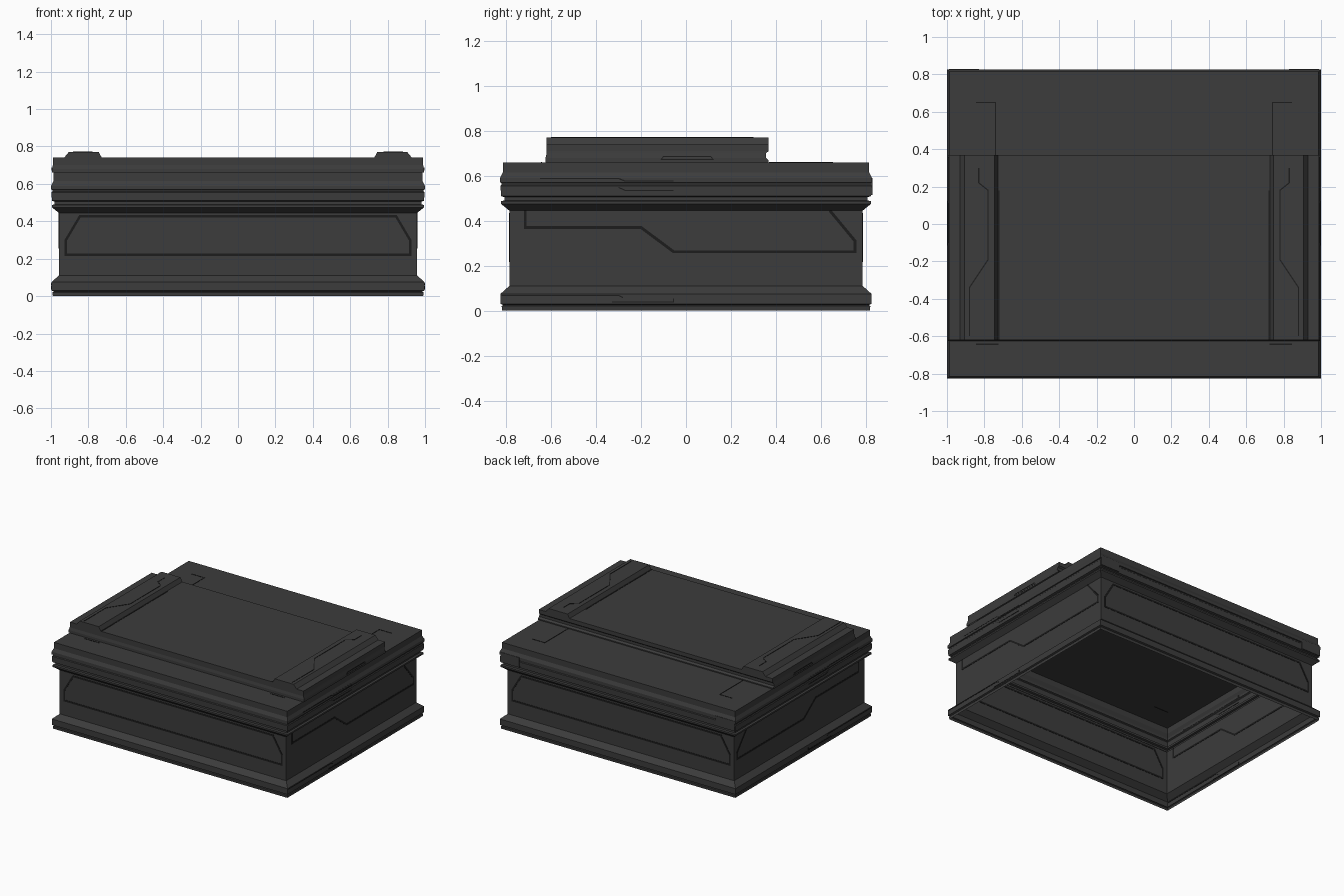
import bpy
import bmesh
from mathutils import Vector

cube = bpy.data.objects.get("Cube")
if cube:
    bpy.data.objects.remove(cube)


def material(name, value):
    m = bpy.data.materials.new(name)
    m.use_nodes = True
    colour = (value, value, value, 1)
    m.diffuse_color = colour
    m.node_tree.nodes["Principled BSDF"].inputs["Base Color"].default_value = colour
    return m


CHARCOAL = material("charcoal", 0.045)
SEAM = material("seam black", 0.012)


def add_object(name, bm, mat):
    mesh = bpy.data.meshes.new(name)
    bm.to_mesh(mesh)
    bm.free()
    mesh.materials.append(mat)
    ob = bpy.data.objects.new(name, mesh)
    bpy.context.collection.objects.link(ob)
    return ob


def loft(name, rings, mat=CHARCOAL, cap_bottom=False):
    """Stack of rectangles (x0, x1, y0, y1, z), closed at the top."""
    bm = bmesh.new()
    loops = [[bm.verts.new(p) for p in ((x0, y0, z), (x1, y0, z), (x1, y1, z), (x0, y1, z))]
             for x0, x1, y0, y1, z in rings]
    for low, high in zip(loops, loops[1:]):
        for i in range(4):
            j = (i + 1) % 4
            bm.faces.new((low[i], low[j], high[j], high[i]))
    bm.faces.new(loops[-1])
    if cap_bottom:
        bm.faces.new(loops[0][::-1])
    return add_object(name, bm, mat)


def box(name, x0, x1, y0, y1, z0, z1, mat=CHARCOAL):
    x0, x1 = sorted((x0, x1))
    return loft(name, [(x0, x1, y0, y1, z0), (x0, x1, y0, y1, z1)], mat, True)


def ribbon(name, path, place, width=0.008, closed=False):
    """Thin mitred seam along a 2D path, laid on a face by place(u, v)."""
    pts = [Vector(p) for p in path]
    n = len(pts)
    bm = bmesh.new()
    pairs = []
    for i, p in enumerate(pts):
        before = pts[i - 1] if closed or i > 0 else None
        after = pts[(i + 1) % n] if closed or i < n - 1 else None
        dirs = [d.normalized() for d in
                ([p - before] if before else []) + ([after - p] if after else [])]
        normals = [Vector((-d.y, d.x)) for d in dirs]
        mitre = sum(normals, Vector((0, 0))).normalized()
        off = mitre * (width / 2 / max(mitre.dot(normals[0]), 0.4))
        pairs.append([bm.verts.new(place(*(p + s * off))) for s in (1, -1)])
    for i in range(n if closed else n - 1):
        a, b = pairs[i], pairs[(i + 1) % n]
        bm.faces.new((a[0], a[1], b[1], b[0]))
    ob = add_object(name, bm, SEAM)
    mod = ob.modifiers.new("thickness", "SOLIDIFY")
    mod.thickness = 0.004
    mod.offset = 0
    return ob


# Hollow moulded shell, open underneath: (height, inset from widest outline)
PROFILE = [(0, .010), (.02, .008), (.025, .015), (.03, .003), (.075, .003),
           (.11, .042), (.445, .042), (.475, .005), (.487, .005), (.49, .020),
           (.505, .020), (.51, .005), (.555, .003), (.56, .008), (.568, .008),
           (.57, .001), (.59, .001), (.615, .013), (.66, .013)]
loft("shell", [(-1 + d, 1 - d, -.828 + d, .828 - d, z) for z, d in PROFILE])

# Raised slab on the deck, with a small undercut along its ends
loft("raised_slab", [(-.995, .995, -.625, .368, .66), (-.995, .995, -.625, .368, .668),
                     (-.995, .995, -.625, .355, .68), (-.99, .99, -.62, .355, .70),
                     (-.988, .988, -.62, .368, .71), (-.988, .988, -.62, .368, .74)])

# Long seams framing the front and back walls
outline = [(-.92, .222), (-.92, .30), (-.845, .427),
           (.845, .427), (.92, .30), (.92, .222)]
for name, y in (("front_panel_seam", -.786), ("back_panel_seam", .786)):
    ribbon(name, outline, lambda u, v, y=y: (u, y, v), .013, True)

side_path = [(-.715, .445), (-.715, .37), (-.20, .37), (-.055, .262),
             (.752, .262), (.752, .31), (.64, .445)]
rail_path = [(.83, .30), (.83, .22), (.78, .18), (.78, -.19), (.88, -.34), (.88, -.60)]

for s, side in ((1, "left"), (-1, "right")):
    # Chamfered rail on top of the slab
    def span(a, b):
        return min(s * a, s * b), max(s * a, s * b)
    loft(side + "_rail", [(*span(.728, .93), -.62, .368, .74),
                          (*span(.745, .905), -.62, .368, .77)], cap_bottom=True)

    # Seams on the side wall and the mouldings
    def on_side(x):
        return lambda u, v: (s * x, u, v)
    ribbon(side + "_wall_seam", side_path, on_side(.958), .013)
    ribbon(side + "_band_seam", [(-.65, .588), (-.30, .588), (-.27, .576), (-.055, .576)],
           on_side(.999), .005)
    ribbon(side + "_lower_band_seam", [(-.30, .548), (-.27, .535), (-.055, .535)],
           on_side(.996), .005)
    ribbon(side + "_base_seam", [(-.82, .068), (-.30, .068), (-.28, .058)], on_side(.997), .005)
    ribbon(side + "_base_short_seam", [(-.33, .038), (-.055, .038), (-.055, .055)],
           on_side(.997), .005)
    ribbon(side + "_slab_slot", [(-.11, .673), (-.10, .686), (.11, .686), (.12, .673)],
           on_side(.994), .004, True)
    box(side + "_band_plate", s * .992, s * 1.0, -.65, -.055, .570, .59)

    # Seams on the rail, slab and deck
    def on_top(z):
        return lambda u, v: (s * u, v, z)
    ribbon(side + "_rail_seam", rail_path, on_top(.77), .006)
    ribbon(side + "_slab_seam", [(.722, .18), (.722, -.62)], on_top(.74), .005)
    ribbon(side + "_deck_back_seam", [(.845, .65), (.74, .65), (.74, .37)], on_top(.66), .006)
    ribbon(side + "_deck_front_seam", [(.845, -.643), (.725, -.643)], on_top(.66), .006)

    # Slim corner guards on the back moulding
    a, b = span(.83, .99)
    box(side + "_back_corner_guard", a, b, .82, .83, .515, .59)
